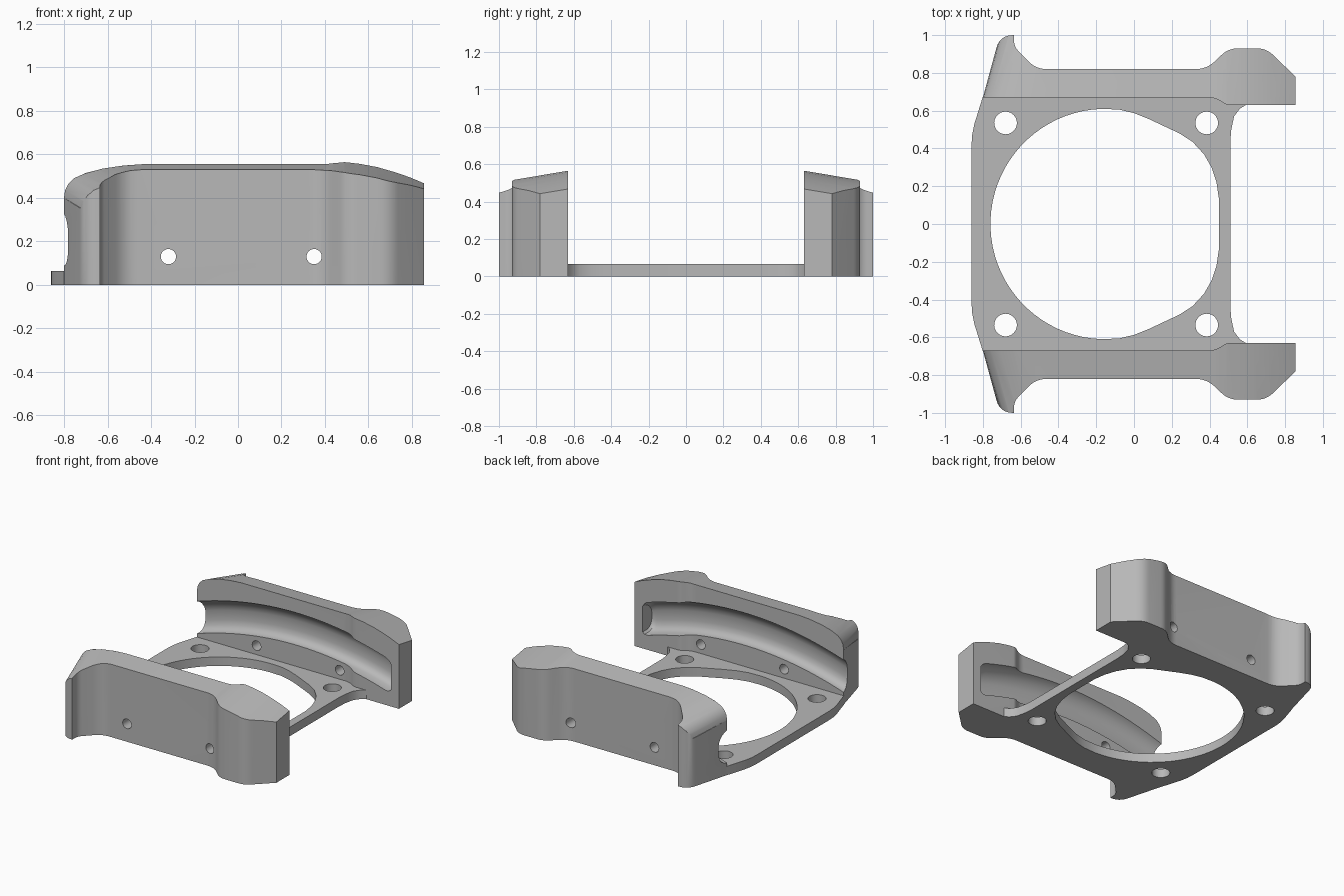
import bpy, bmesh, math
from mathutils import Vector

cube = bpy.data.objects.get("Cube")
if cube:
    bpy.data.objects.remove(cube)

grey = bpy.data.materials.new("plain grey")
grey.use_nodes = True
COLOUR = (0.48, 0.48, 0.48, 1)
grey.diffuse_color = COLOUR
grey.node_tree.nodes["Principled BSDF"].inputs["Base Color"].default_value = COLOUR


def loft(name, loops):
    """Closed solid through a series of matching 3D loops."""
    bm = bmesh.new()
    rings = [[bm.verts.new(p) for p in loop] for loop in loops]
    n = len(rings[0])
    for a, b in zip(rings, rings[1:]):
        for i in range(n):
            j = (i + 1) % n
            bm.faces.new((a[i], a[j], b[j], b[i]))
    bm.faces.new(rings[0][::-1])
    bm.faces.new(rings[-1])
    bmesh.ops.recalc_face_normals(bm, faces=bm.faces)
    mesh = bpy.data.meshes.new(name)
    bm.to_mesh(mesh)
    bm.free()
    mesh.materials.append(grey)
    obj = bpy.data.objects.new(name, mesh)
    bpy.context.collection.objects.link(obj)
    return obj


def slab(name, outline, z0, z1):
    return loft(name, [[(x, y, z) for x, y in outline] for z in (z0, z1)])


def rounded(corners, steps=6):
    """Outline from (x, y, trim) corners, each trimmed corner eased into a curve."""
    out = []
    for i, (x, y, r) in enumerate(corners):
        p = Vector((x, y))
        if not r:
            out.append(p)
            continue
        a = Vector(corners[i - 1][:2]) - p
        b = Vector(corners[(i + 1) % len(corners)][:2]) - p
        a, b = p + a.normalized() * r, p + b.normalized() * r
        for k in range(steps + 1):
            t = k / steps
            out.append(a * (1 - t) ** 2 + p * 2 * t * (1 - t) + b * t * t)
    return out


def circle(cx, cy, r, n=32):
    return [(cx + r * math.cos(math.tau * i / n), cy + r * math.sin(math.tau * i / n))
            for i in range(n)]


def cut(obj, cutter, operation="DIFFERENCE"):
    mod = obj.modifiers.new("cut", "BOOLEAN")
    mod.object, mod.operation, mod.solver = cutter, operation, "EXACT"
    bpy.context.view_layer.update()
    result = bpy.data.meshes.new_from_object(
        obj.evaluated_get(bpy.context.evaluated_depsgraph_get()))
    obj.modifiers.clear()
    obj.data = result
    bpy.data.objects.remove(cutter)


def finish(obj):
    obj.data.shade_smooth()
    obj.data.set_sharp_from_angle(angle=math.radians(28))


def both_sides(half):
    """Close a half outline (y > 0) with its mirror image."""
    return half + [(x, -y) for x, y in reversed(half)]


# Base plate
plate = slab("base_plate", both_sides([
    (-0.86, 0.42), (-0.857, 0.47), (-0.845, 0.53), (-0.80, 0.675), (0.44, 0.675),
    (0.49, 0.64), (0.60, 0.635), (0.56, 0.61), (0.53, 0.57), (0.515, 0.5), (0.51, 0.44)]),
    0, 0.065)

# Large opening: round at one end, squared off at the other
arc = [(-0.15 + 0.61 * math.cos(a), 0.61 * math.sin(a))
       for a in [math.pi - math.pi / 2 * (k + 0.5) / 20 for k in range(20)]]
opening = arc + [(-0.08, 0.606), (0.0, 0.587), (0.08, 0.555), (0.24, 0.48), (0.31, 0.435),
                 (0.37, 0.37), (0.41, 0.3), (0.437, 0.22), (0.45, 0.13)]
cut(plate, slab("opening_cutter", both_sides(opening), -0.1, 0.2))

# Four mounting holes
for x in (-0.68, 0.385):
    for y in (-0.535, 0.535):
        cut(plate, slab("mount_cutter", circle(x, y, 0.06), -0.1, 0.2))
finish(plate)

# Side wall seen from above
wall = slab("left_wall", rounded([
    (-0.80, 0.67, 0), (-0.71, 1.0, 0.07), (-0.635, 1.0, 0), (-0.635, 0.94, 0.03),
    (-0.52, 0.82, 0.06), (0.385, 0.82, 0.06), (0.50, 0.93, 0.05), (0.70, 0.93, 0.05),
    (0.855, 0.78, 0), (0.855, 0.63, 0), (0.49, 0.63, 0.02), (0.43, 0.67, 0.04)]), 0, 0.7)

# Crowned top that falls away outwards, rounded over at the slanted end
crown = [(-0.83, 0.37), (-0.80, 0.40), (-0.795, 0.435), (-0.78, 0.465), (-0.755, 0.49),
         (-0.71, 0.51), (-0.64, 0.53), (-0.54, 0.547), (-0.44, 0.555), (0.40, 0.555),
         (0.44, 0.558), (0.49, 0.558), (0.56, 0.55), (0.64, 0.535), (0.72, 0.512),
         (0.79, 0.488), (0.88, 0.45)]


def crown_loop(y):
    out = y - 0.67
    top = [(x + 0.28 * out * min(1, max(0, (-0.44 - x) / 0.26)), y, z - 0.167 * out)
           for x, z in crown]
    return [(-0.9, y, -0.1), (-0.9, y, 0.37 - 0.167 * out)] + top + [(0.88, y, -0.1)]


cut(wall, loft("crown_cutter", [crown_loop(0.55), crown_loop(1.1)]), "INTERSECT")

# Arched groove along the inner face, open at the slanted end
section = [(0.5, 0), (0.69, 0), (0.715, 0.012), (0.732, 0.035), (0.74, 0.07), (0.74, 0.14),
           (0.732, 0.17), (0.715, 0.2), (0.69, 0.225), (0.66, 0.24), (0.5, 0.24)]


def groove_loop(x, scale=1):
    base = 0.09 + 0.13 * (1 - (x / 0.8) ** 2)
    return [(x, 0.5 + (y - 0.5) * (0.9 + 0.1 * scale), base + 0.12 + (z - 0.12) * scale)
            for y, z in section]


stations = [-0.95 + 1.7 * k / 28 for k in range(29)]
cut(wall, loft("groove_cutter", [groove_loop(x) for x in stations]
               + [groove_loop(0.775, 0.93), groove_loop(0.79, 0.78)]))

# Cross holes through the wall
for hx in (-0.32, 0.35):
    cut(wall, loft("cross_cutter", [[(x, y, z) for x, z in circle(hx, 0.13, 0.035, 24)]
                                    for y in (0.4, 1.2)]))
finish(wall)

# Opposite wall is a mirror image
mesh = wall.data.copy()
for v in mesh.vertices:
    v.co.y = -v.co.y
mesh.flip_normals()
right = bpy.data.objects.new("right_wall", mesh)
bpy.context.collection.objects.link(right)
finish(right)
